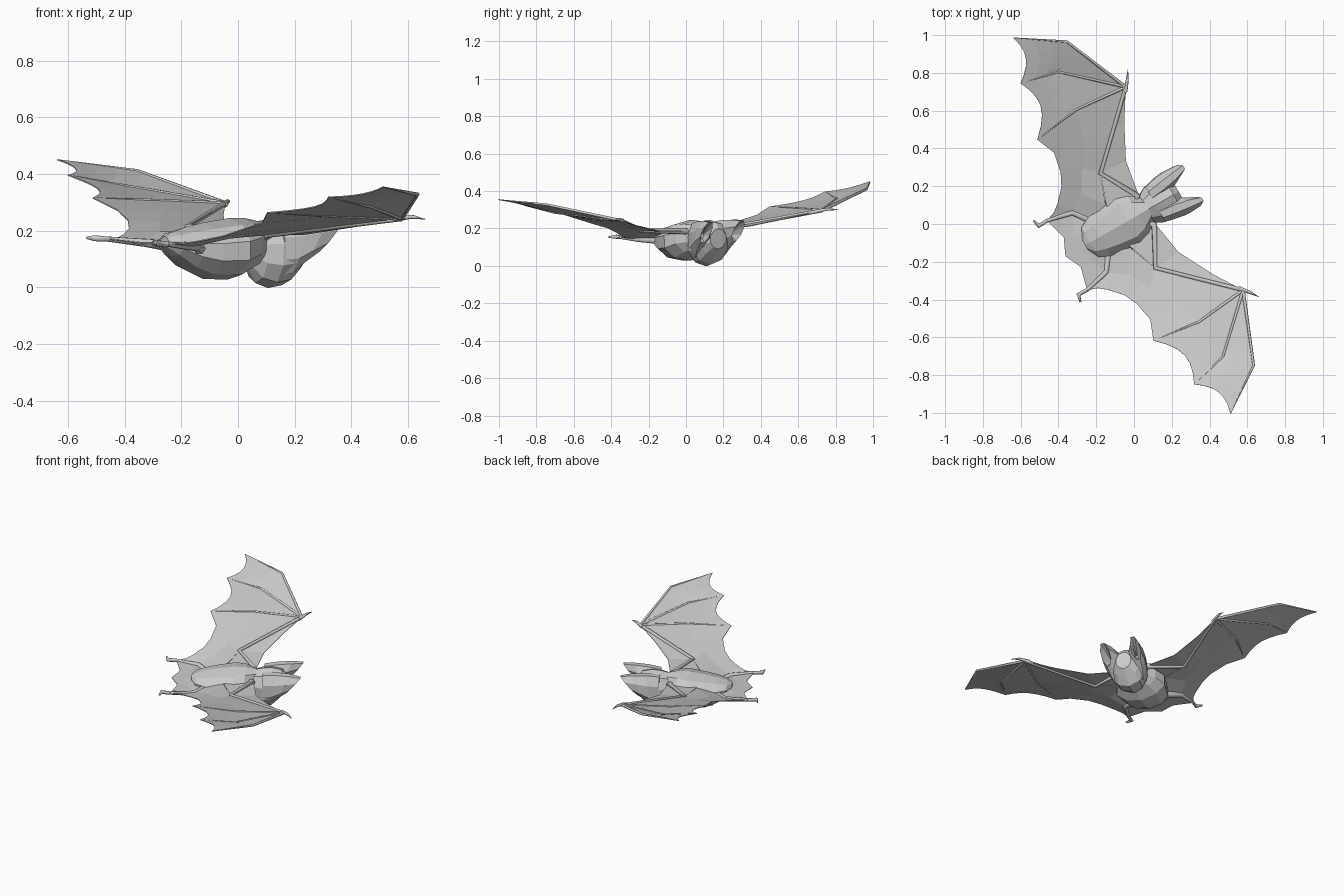
import bpy, bmesh, math
from mathutils import Matrix, Vector

if "Cube" in bpy.data.objects:
    bpy.data.objects.remove(bpy.data.objects["Cube"])

# Local frame: x forward, y to one side (mirrored), z up; then turned and slightly banked
PLACE = (Matrix.Translation((-0.02, 0.035, 0)) @ Matrix.Rotation(math.radians(30), 4, 'Z')
         @ Matrix.Rotation(math.radians(2.4), 4, 'X'))


def finish(name, data, mirror=False, thick=0):
    ob = bpy.data.objects.new(name, data)
    bpy.context.collection.objects.link(ob)
    ob.matrix_world = PLACE
    if thick:
        m = ob.modifiers.new("thickness", 'SOLIDIFY')
        m.thickness, m.offset = thick, 0
    if mirror:
        m = ob.modifiers.new("mirror", 'MIRROR')
        m.use_axis = (False, True, False)
        m.use_clip = False
    return ob


def to_mesh(name, bm):
    bmesh.ops.remove_doubles(bm, verts=bm.verts, dist=0.0005)
    bmesh.ops.recalc_face_normals(bm, faces=bm.faces)
    me = bpy.data.meshes.new(name)
    bm.to_mesh(me)
    bm.free()
    return me


def loft(name, stations, sides=10, mirror=False):
    # station: x, centre y, half width, bottom, top, slant
    bm = bmesh.new()
    rings = []
    for x, yc, h, zb, zt, sl in stations:
        ring = []
        for i in range(sides):
            a = 2 * math.pi * (i + 0.5) / sides
            dz = math.sin(a) * (zt - zb) / 2
            ring.append(bm.verts.new((x + sl * dz, yc + h * math.cos(a), (zb + zt) / 2 + dz)))
        rings.append(ring)
    for r, s in zip(rings, rings[1:]):
        for i in range(sides):
            j = (i + 1) % sides
            bm.faces.new((r[i], r[j], s[j], s[i]))
    bm.faces.new(rings[0])
    bm.faces.new(rings[-1])
    return finish(name, to_mesh(name, bm), mirror)


def sheet(name, rows):
    bm = bmesh.new()
    vs = [[bm.verts.new(p) for p in row] for row in rows]
    for r, s in zip(vs, vs[1:]):
        for i in range(len(r) - 1):
            bm.faces.new((r[i], r[i + 1], s[i + 1], s[i]))
    bmesh.ops.remove_doubles(bm, verts=bm.verts, dist=0.0005)
    return finish(name, to_mesh(name, bm), True, 0.004)


def bone(name, pts, radii):
    cu = bpy.data.curves.new(name, 'CURVE')
    cu.dimensions, cu.bevel_depth, cu.bevel_resolution = '3D', 1.0, 1
    cu.use_fill_caps = True
    sp = cu.splines.new('POLY')
    sp.points.add(len(pts) - 1)
    for p, co, r in zip(sp.points, pts, radii):
        p.co, p.radius = (*co, 1), r
    return finish(name, cu, True)


def along(path, t):
    # point on a base-knuckle-tip path
    a, b, c = map(Vector, path)
    return a.lerp(b, t * 2) if t < 0.5 else b.lerp(c, t * 2 - 1)


def web(name, A, B, k):
    # scalloped skin between two fingers
    rows = []
    for j in range(7):
        s = j / 6
        cut = 1 - k * 4 * s * (1 - s)
        rows.append([along(A, t / 6 * cut).lerp(along(B, t / 6 * cut), s) for t in range(7)])
    return sheet(name, rows)


# Key joints
shoulder, elbow, wrist = (0.09, 0.09, 0.19), (-0.02, 0.29, 0.20), (0.325, 0.622, 0.27)
hip, knee, ankle = (-0.2, 0.1, 0.15), (-0.253, 0.182, 0.15), (-0.39, 0.212, 0.162)
f1 = [wrist, (0.175, 0.99, 0.37), (-0.06, 1.15, 0.403)]
f2 = [wrist, (0.056, 0.872, 0.322), (-0.148, 0.92, 0.358)]
f3 = [wrist, (0.037, 0.65, 0.28), (-0.22, 0.615, 0.29)]

# Body and head
loft("body", [(-0.28, 0, 0.03, 0.14, 0.18, 0), (-0.25, 0, 0.095, 0.11, 0.195, 0),
              (-0.19, 0, 0.125, 0.06, 0.215, 0), (-0.12, 0, 0.145, 0.03, 0.23, 0),
              (-0.02, 0, 0.165, 0.028, 0.245, 0), (0.045, 0, 0.13, 0.06, 0.245, 0),
              (0.12, 0, 0.05, 0.09, 0.23, 0)])
loft("head", [(0.06, 0, 0.04, 0.07, 0.2, 0), (0.095, 0, 0.085, 0.015, 0.23, 0),
              (0.145, 0, 0.112, -0.002, 0.243, 0), (0.2, 0, 0.115, 0.008, 0.247, 0),
              (0.25, 0, 0.095, 0.05, 0.235, 0.1), (0.285, 0, 0.05, 0.09, 0.2, 0.1)])
# Cupped ears
loft("ear", [(0.15, 0.06, 0.05, 0.04, 0.24, 0), (0.21, 0.07, 0.055, 0.045, 0.25, 0.2),
             (0.27, 0.083, 0.05, 0.085, 0.25, 0.5), (0.333, 0.098, 0.03, 0.125, 0.243, 0.85),
             (0.315, 0.097, 0.022, 0.135, 0.23, 0.85), (0.25, 0.08, 0.004, 0.155, 0.17, 0)],
     8, True)

# Wing skins
web("outer_wing_web", f1, f2, 0.1)
web("middle_wing_web", f2, f3, 0.15)
arm_mid = (0.152, 0.456, 0.235)
sheet("inner_wing_web", [
    [wrist, arm_mid, elbow, (-0.08, 0.13, 0.19), hip, knee, ankle],
    [f3[1], (0.0, 0.5, 0.25), (-0.09, 0.36, 0.215), (-0.16, 0.25, 0.185),
     (-0.24, 0.19, 0.16), (-0.29, 0.205, 0.157), ankle],
    [f3[2], (-0.178, 0.51, 0.25), (-0.2, 0.4, 0.22), (-0.235, 0.33, 0.195),
     (-0.295, 0.265, 0.175), (-0.335, 0.232, 0.166), ankle]])
sheet("leading_wing_web", [
    [wrist, (0.227, 0.467, 0.235), (0.13, 0.28, 0.2), (0.1, 0.1, 0.19)],
    [wrist, arm_mid, elbow, (0.03, 0.1, 0.19)],
    [wrist, arm_mid, elbow, (-0.08, 0.12, 0.19)]])
sheet("tail_web", [[hip, (-0.24, 0.05, 0.16), (-0.26, 0, 0.16)],
                   [knee, (-0.3, 0.08, 0.155), (-0.33, 0, 0.155)],
                   [ankle, (-0.358, 0.09, 0.155), (-0.4, 0, 0.155)]])

# Arm, thumb, fingers
bone("arm", [(0.06, 0.06, 0.18), shoulder, elbow, wrist], [0.02, 0.018, 0.013, 0.011])
bone("thumb", [(0.31, 0.60, 0.268), (0.35, 0.65, 0.277), (0.38, 0.695, 0.27)],
     [0.011, 0.008, 0.001])
for i, f in enumerate((f1, f2, f3)):
    bone(f"finger_{i + 1}", f, [0.009, 0.007, 0.002])

# Leg and hooked foot
bone("leg", [(-0.18, 0.08, 0.14), knee, ankle], [0.024, 0.016, 0.01])
bone("foot", [ankle, (-0.442, 0.21, 0.165), (-0.452, 0.25, 0.165)], [0.01, 0.012, 0.005])
